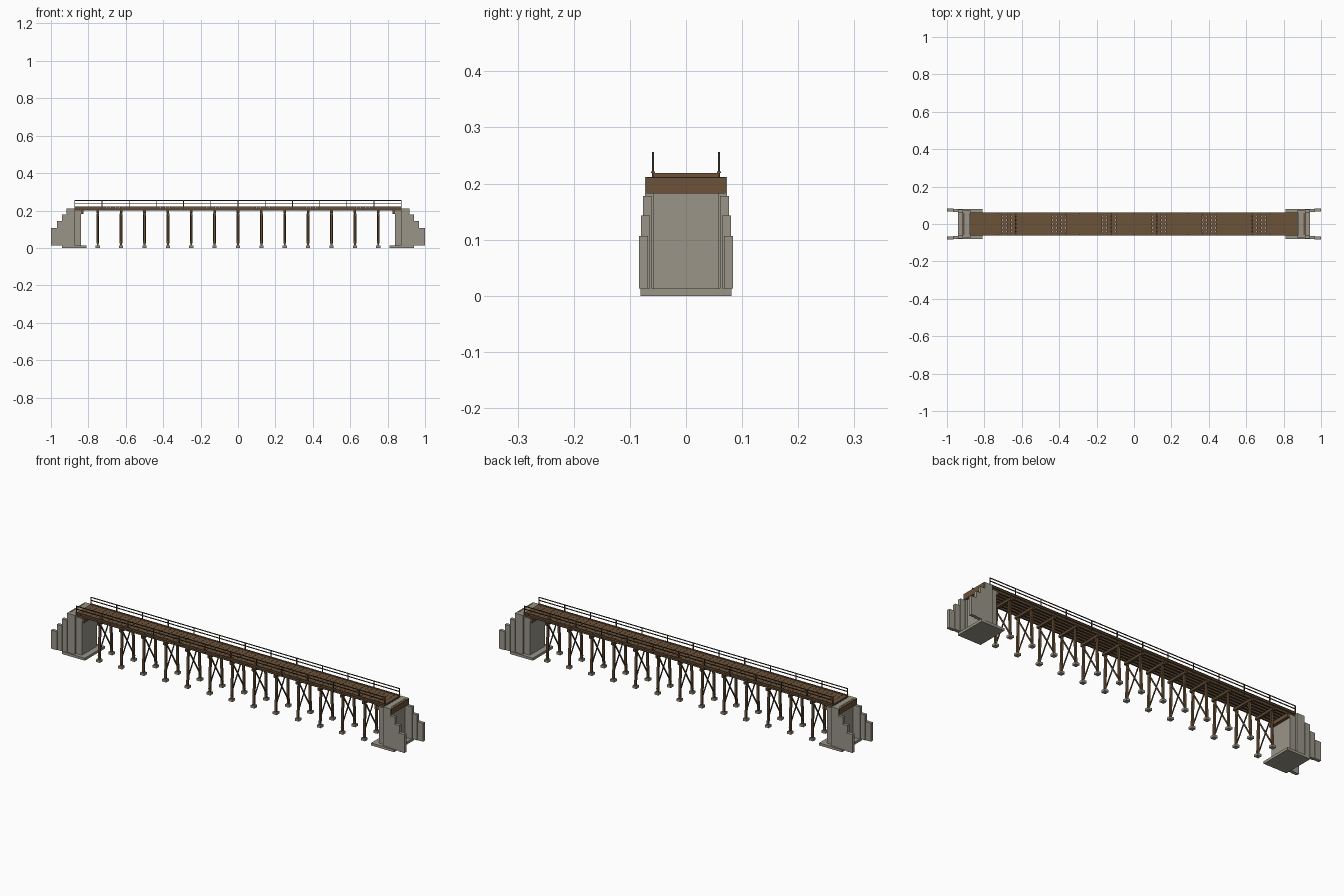
import bpy, bmesh, math
from mathutils import Vector, Matrix

if "Cube" in bpy.data.objects:
    bpy.data.objects.remove(bpy.data.objects["Cube"])

def material(name, rgb):
    m = bpy.data.materials.new(name)
    m.diffuse_color = (*rgb, 1)
    m.use_nodes = True
    m.node_tree.nodes["Principled BSDF"].inputs["Base Color"].default_value = m.diffuse_color
    return m

WOOD = material("brown_timber", (0.15, 0.085, 0.04))
DARK = material("dark_timber", (0.10, 0.06, 0.03))
RAIL = material("rail_timber", (0.055, 0.04, 0.025))
STONE = material("concrete", (0.32, 0.30, 0.25))

def add_box(bm, lo, hi):
    lo, hi = Vector(lo), Vector(hi)
    size = hi - lo
    mat = Matrix.Translation((lo + hi) / 2) @ Matrix.Diagonal((*size, 1))
    bmesh.ops.create_cube(bm, size=1, matrix=mat)

def add_beam(bm, a, b, wx, wy):
    # square-section beam running between two points in a plane of constant x
    a, b = Vector(a), Vector(b)
    d = b - a
    ang = math.atan2(-d.y, d.z)
    mat = (Matrix.Translation((a + b) / 2) @ Matrix.Rotation(ang, 4, 'X')
           @ Matrix.Diagonal((wx, wy, d.length, 1)))
    bmesh.ops.create_cube(bm, size=1, matrix=mat)

def finish(bm, name, mat):
    me = bpy.data.meshes.new(name)
    bm.to_mesh(me)
    bm.free()
    ob = bpy.data.objects.new(name, me)
    bpy.context.collection.objects.link(ob)
    me.materials.append(mat)
    return ob

def boxes(name, mat, items):
    bm = bmesh.new()
    for lo, hi in items:
        add_box(bm, lo, hi)
    return finish(bm, name, mat)

def both_ends(items):
    # mirror boxes across x = 0
    return items + [((-h[0], l[1], l[2]), (-l[0], h[1], h[2])) for l, h in items]

def both_sides(items):
    # mirror boxes across y = 0
    return items + [((l[0], -h[1], l[2]), (h[0], -l[1], h[2])) for l, h in items]

HALF = 0.875

# Abutments: footing, body and raised back wall
boxes("abutment_footing", STONE, both_ends([((0.81, -0.081, 0), (0.94, 0.081, 0.013))]))
boxes("abutment_body", STONE, both_ends([((0.84, -0.062, 0.013), (0.905, 0.062, 0.2))]))
boxes("abutment_back_wall", STONE, both_ends([((0.877, -0.062, 0.2), (0.905, 0.062, 0.212))]))

# Stepped, flaring wing walls
steps = [(0.872, 0.915, 0.0655, 0.212), (0.913, 0.942, 0.069, 0.178),
         (0.939, 0.969, 0.072, 0.143), (0.966, 1.0, 0.0755, 0.107)]
boxes("wing_wall", STONE, both_ends(both_sides(
    [((x0, y - 0.008, 0.013), (x1, y + 0.008, z)) for x0, x1, y, z in steps])))

# Timber beams at the abutments
boxes("end_beam", WOOD, both_ends([((0.903, -0.07, 0.182), (0.918, 0.07, 0.211))]))
boxes("bearing_beam", WOOD, both_ends([((0.825, -0.062, 0.182), (0.84, 0.062, 0.2))]))

# Stringers
boxes("stringers", DARK, [((-HALF, y - 0.004, 0.2), (HALF, y + 0.004, 0.212))
                          for y in (-0.05, -0.03, -0.01, 0.01, 0.03, 0.05)])

# Deck planks
n = 72
step = 2 * HALF / n
boxes("deck_planks", WOOD, [((-HALF + i * step + 0.0005, -0.06, 0.212),
                             (-HALF + (i + 1) * step - 0.0005, 0.06, 0.2185)) for i in range(n)])

# Curbs
boxes("curb", WOOD, both_sides([((-HALF, 0.055, 0.2185), (HALF, 0.062, 0.222))]))

# Railings
rails = [((-HALF, 0.0575, z - 0.002), (HALF, 0.0605, z + 0.002)) for z in (0.254, 0.239)]
posts = []
for i in range(13):
    x = -HALF + 0.002 + i * (2 * HALF - 0.004) / 12
    posts.append(((x - 0.002, 0.057, 0.205), (x + 0.002, 0.061, 0.256)))
boxes("railing_rails", RAIL, both_sides(rails))
boxes("railing_posts", RAIL, both_sides(posts))

# Trestle bents: pads, posts, cap, cross braces
pads, caps = [], []
post_bm, brace_bm = bmesh.new(), bmesh.new()
for i in range(13):
    x = (i - 6) * 0.125
    caps.append(((x - 0.007, -0.06, 0.187), (x + 0.007, 0.06, 0.2)))
    for s in (-1, 1):
        pads.append(((x - 0.011, s * 0.05 - 0.011, 0), (x + 0.011, s * 0.05 + 0.011, 0.012)))
        add_beam(post_bm, (x, s * 0.05, 0.011), (x, s * 0.044, 0.19), 0.01, 0.01)
        xb = x + s * 0.006
        add_beam(brace_bm, (xb, s * 0.05, 0.025), (xb, -s * 0.044, 0.182), 0.003, 0.007)
boxes("post_pads", STONE, pads)
boxes("bent_caps", DARK, caps)
finish(post_bm, "trestle_posts", WOOD)
finish(brace_bm, "cross_braces", DARK)
